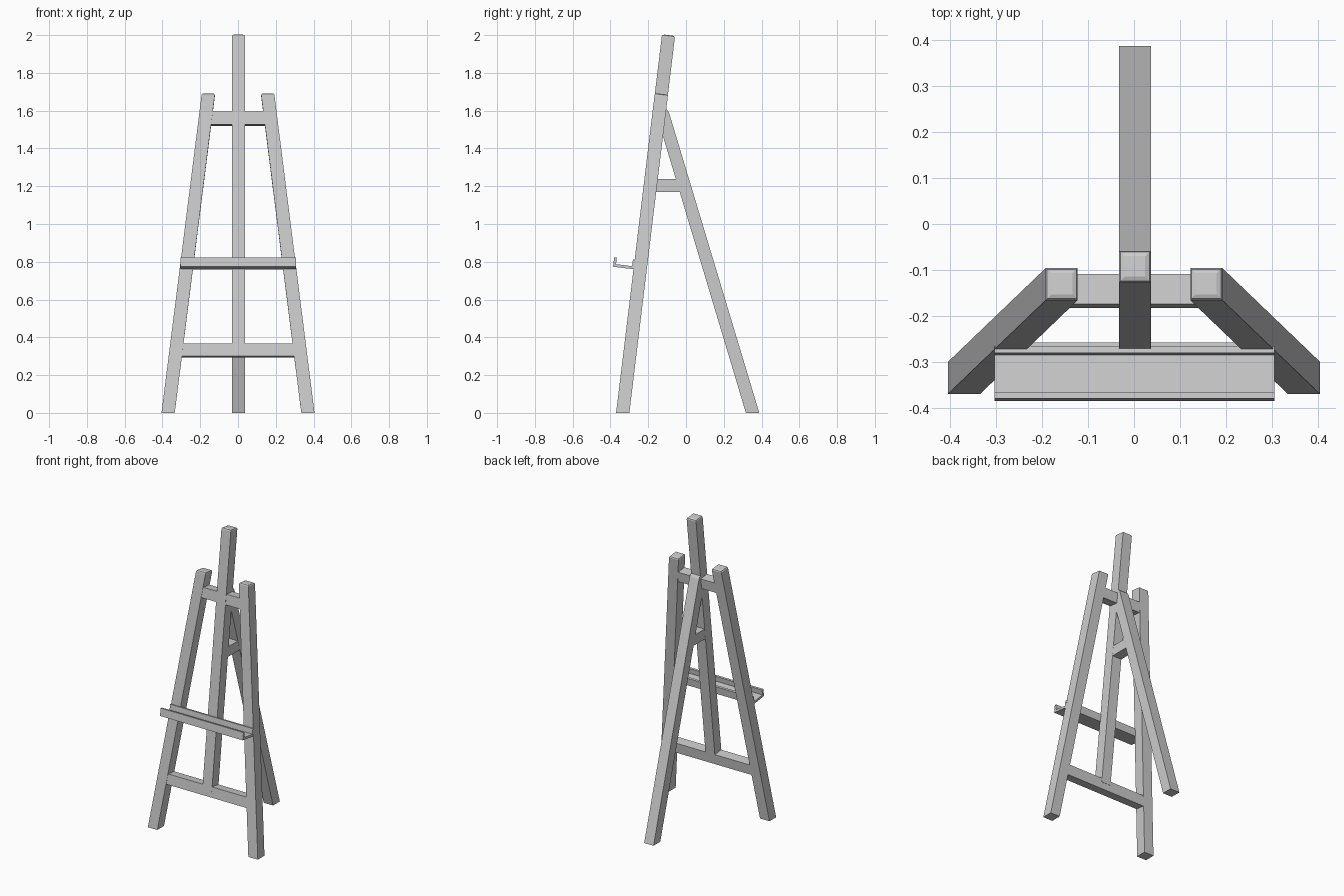
import bpy, bmesh
from mathutils import Vector

if "Cube" in bpy.data.objects:
    bpy.data.objects.remove(bpy.data.objects["Cube"])

LEAN = 0.1213                      # backward lean of the front frame (dy/dz)
UP = Vector((0, LEAN, 1)).normalized()
FWD = Vector((0, -1, LEAN)).normalized()


def frame_y(z):
    return -0.335 + LEAN * z


def finish(name, bm):
    bmesh.ops.recalc_face_normals(bm, faces=bm.faces)
    me = bpy.data.meshes.new(name)
    bm.to_mesh(me)
    bm.free()
    ob = bpy.data.objects.new(name, me)
    bpy.context.collection.objects.link(ob)
    return ob


def post(name, x0, x1, z0, z1, half=0.035):
    """Slanted square post with an eased, slightly tilted top end."""
    bm = bmesh.new()
    rings = []
    for z, inset, tilt in ((z0, 0, 0), (z1 - 0.014, 0, LEAN),
                           (z1 - 0.008, 0.003, LEAN), (z1 - 0.004, 0.012, LEAN)):
        t = (z - z0) / (z1 - z0)
        cx, cy, h = x0 + (x1 - x0) * t, frame_y(z), half - inset
        rings.append([bm.verts.new((cx + sx * h, cy + sy * h, z - sy * h * tilt))
                      for sx, sy in ((-1, -1), (1, -1), (1, 1), (-1, 1))])
    for a, b in zip(rings, rings[1:]):
        for i in range(4):
            j = (i + 1) % 4
            bm.faces.new((a[i], a[j], b[j], b[i]))
    bm.faces.new(rings[0])
    bm.faces.new(rings[-1])
    return finish(name, bm)


def extrude_x(name, profile, x0, x1):
    """Prism along x from a (y, z) profile."""
    bm = bmesh.new()
    face = bm.faces.new([bm.verts.new((x0, y, z)) for y, z in profile])
    geo = bmesh.ops.extrude_face_region(bm, geom=[face])["geom"]
    bmesh.ops.translate(bm, vec=(x1 - x0, 0, 0),
                        verts=[v for v in geo if isinstance(v, bmesh.types.BMVert)])
    return finish(name, bm)


def leaned(origin, pts):
    """Map (forward, up) points in the leaning frame to (y, z)."""
    o = Vector((0, *origin))
    return [tuple((o + FWD * f + UP * u)[1:]) for f, u in pts]


# Front legs
for side, label in ((-1, "left"), (1, "right")):
    post(f"front_leg_{label}", side * 0.37, side * 0.156, 0, 1.693)

# Central mast
post("mast", 0.002, 0.002, 0.335, 2.004, 0.0345)

# Cross bars
for name, z, hx in (("upper_crossbar", 1.557, 0.172), ("lower_crossbar", 0.33, 0.328)):
    d, h = 0.033, 0.034
    extrude_x(name, leaned((frame_y(z), z), [(-d, -h), (d, -h), (d, h), (-d, h)]), -hx, hx)

# Canvas tray: base with front lip and back plate
extrude_x("canvas_tray",
          leaned((-0.272, 0.76), [(0, 0), (0.115, 0), (0.115, 0.05), (0.101, 0.05),
                                  (0.101, 0.015), (0.015, 0.015), (0.015, 0.05), (0, 0.05)]),
          -0.304, 0.306)

# Rear leg
extrude_x("rear_leg", [(0.388, 0), (0.317, 0), (-0.125, 1.476), (-0.112, 1.6),
                       (-0.106, 1.608), (-0.098, 1.603), (-0.09, 1.59)], -0.0325, 0.0365)

# Spacer between mast and rear leg
extrude_x("spacer_block", [(-0.17, 1.17), (-0.025, 1.17), (-0.045, 1.237), (-0.17, 1.237)],
          -0.032, 0.036)
